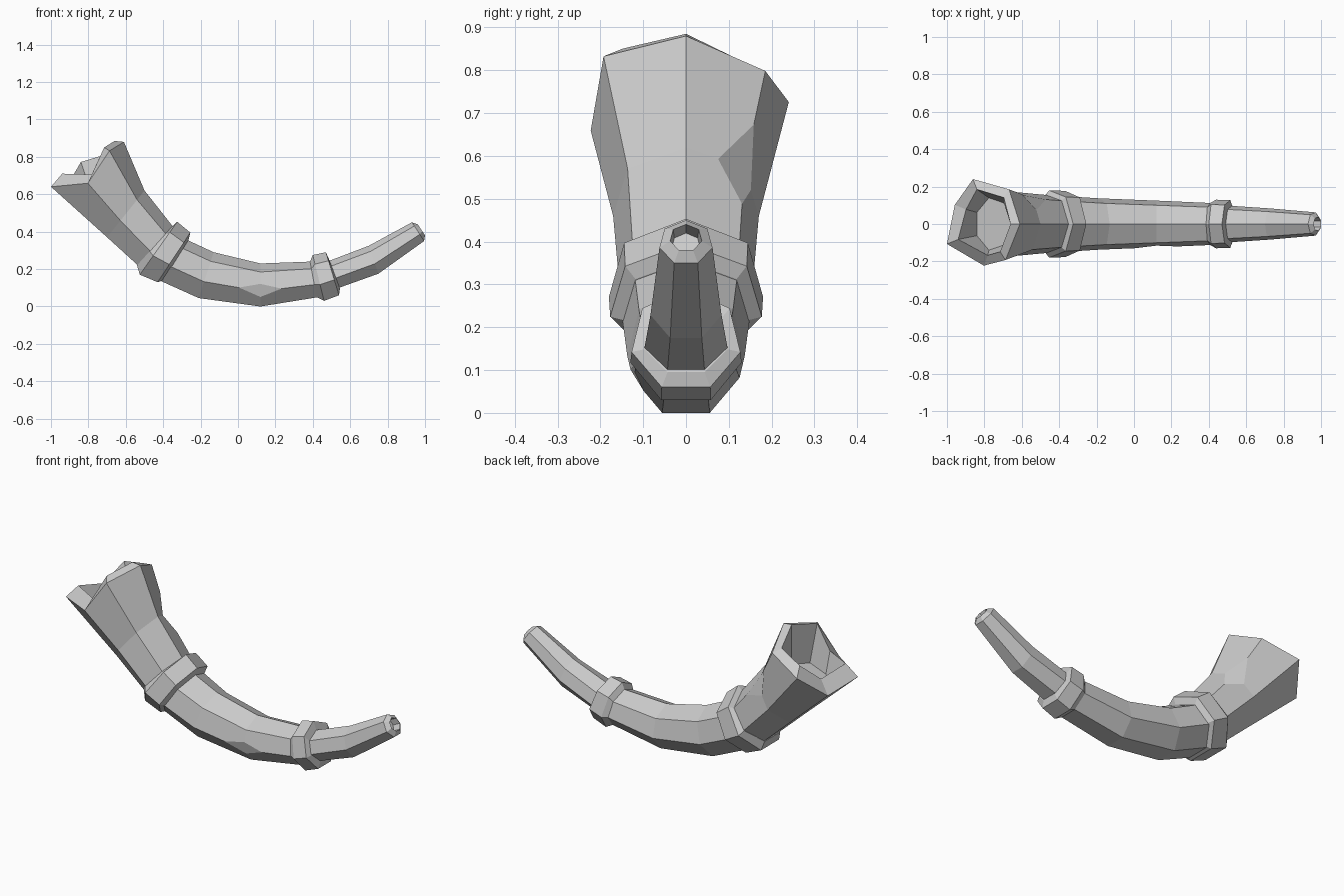
import bpy
import bmesh
import math
from mathutils import Vector

SIDES = 7

if "Cube" in bpy.data.objects:
    bpy.data.objects.remove(bpy.data.objects["Cube"], do_unlink=True)

grey = bpy.data.materials.new("plain_grey")
grey.use_nodes = True
colour = (0.6, 0.6, 0.6, 1)
grey.diffuse_color = colour
grey.node_tree.nodes["Principled BSDF"].inputs["Base Color"].default_value = colour


def ring_points(station):
    """Seven-sided section: ridge point, underside point and half width."""
    tx, tz, bx, bz, width = station
    low = math.cos(math.pi / SIDES)
    wide = math.cos(math.pi / (2 * SIDES))
    points = []
    for i in range(SIDES):
        a = math.tau * i / SIDES
        t = (1 - math.cos(a)) / (1 + low)
        points.append(Vector((tx + (bx - tx) * t,
                              -width * math.sin(a) / wide,
                              tz + (bz - tz) * t)))
    return points


def loft(bm, stations):
    """Skin the sections in order and cap both ends."""
    rings = [[bm.verts.new(p) for p in ring_points(s)] for s in stations]
    for a, b in zip(rings, rings[1:]):
        for i in range(SIDES):
            j = (i + 1) % SIDES
            bm.faces.new((a[i], a[j], b[j], b[i]))
    bm.faces.new(rings[0])
    bm.faces.new(rings[-1])
    return rings


def finish(bm, name):
    bmesh.ops.recalc_face_normals(bm, faces=bm.faces[:])
    mesh = bpy.data.meshes.new(name)
    bm.to_mesh(mesh)
    bm.free()
    mesh.materials.append(grey)
    obj = bpy.data.objects.new(name, mesh)
    bpy.context.collection.objects.link(obj)


# Curved horn: bell hollow, rim, body, mouthpiece hollow
horn = [
    (-.66, .66, -.84, .54, .14),
    (-.66, .885, -.94, .71, .185),
    (-.61, .88, -1.0, .64, .24),
    (-.50, .62, -.70, .37, .17),
    (-.35, .43, -.53, .215, .155),
    (-.27, .355, -.41, .135, .148),
    (-.13, .29, -.21, .045, .137),
    (.12, .23, .12, 0, .125),
    (.39, .24, .43, .05, .112),
    (.49, .245, .54, .10, .097),
    (.70, .325, .75, .175, .083),
    (.93, .45, .995, .35, .062),
    (.96, .44, 1.0, .38, .037),
    (.92, .42, .96, .36, .034),
]
bm = bmesh.new()
rings = loft(bm, horn)

# Worn notches in the bell rim: slide rim corners towards the body
for corner, amount in ((2, .25), (4, .14), (6, .13)):
    shift = (rings[3][corner].co - rings[2][corner].co) * amount
    for ring in (rings[1], rings[2]):
        ring[corner].co += shift

# Chipped corners on the back of the bell and the front of the body
for vert, percent in ((rings[3][6], 45), (rings[7][2], 38)):
    bmesh.ops.bevel(bm, geom=[vert], offset=percent, offset_type='PERCENT',
                    segments=1, affect='VERTICES')
finish(bm, "horn_body")

# Raised bands with chamfered edges
bands = {
    "large_band": [
        (-.35, .43, -.54, .22, .155),
        (-.325, .453, -.525, .17, .18),
        (-.255, .395, -.43, .13, .177),
        (-.265, .355, -.40, .14, .147),
    ],
    "small_band": [
        (.385, .24, .42, .05, .112),
        (.40, .275, .46, .03, .13),
        (.47, .29, .54, .06, .127),
        (.49, .245, .545, .095, .097),
    ],
}
for name, stations in bands.items():
    bm = bmesh.new()
    loft(bm, stations)
    finish(bm, name)
